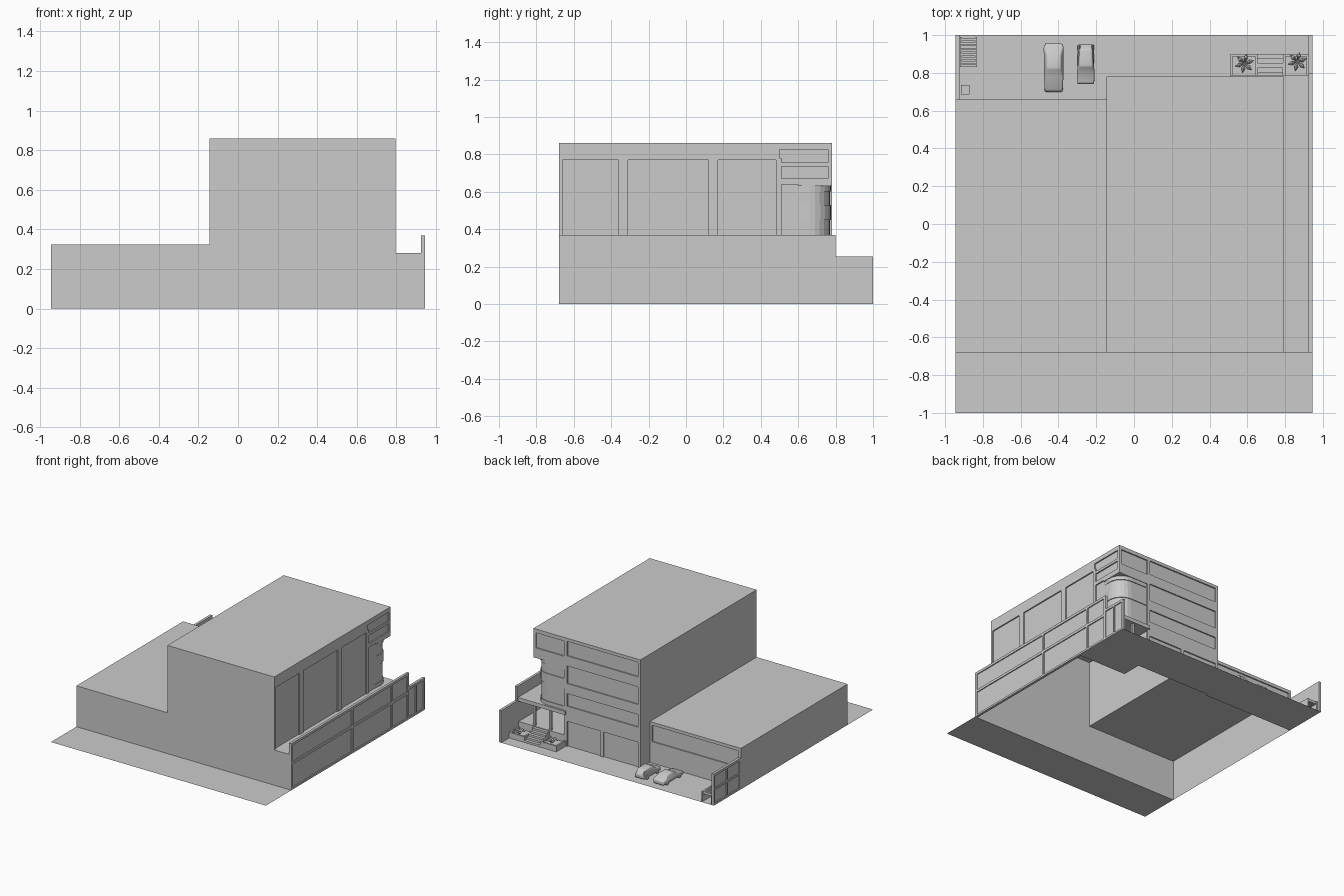
import bpy, bmesh, math
from mathutils import Vector, Matrix


def finish(name, bm):
    me = bpy.data.meshes.new(name)
    bm.to_mesh(me)
    bm.free()
    ob = bpy.data.objects.new(name, me)
    bpy.context.collection.objects.link(ob)
    return ob


def boxes(name, specs):
    """One object from boxes given as x0, x1, y0, y1, z0, z1."""
    bm = bmesh.new()
    for x0, x1, y0, y1, z0, z1 in specs:
        m = Matrix.Translation(((x0 + x1) / 2, (y0 + y1) / 2, (z0 + z1) / 2))
        m = m @ Matrix.Diagonal((x1 - x0, y1 - y0, z1 - z0, 1))
        bmesh.ops.create_cube(bm, size=1, matrix=m)
    return finish(name, bm)


def shell(name, plan, z0, z1, skip=(), top=False, bottom=False):
    """Walls over a counter-clockwise plan; skip lists the open sides."""
    bm = bmesh.new()
    lo = [bm.verts.new((x, y, z0)) for x, y in plan]
    hi = [bm.verts.new((x, y, z1)) for x, y in plan]
    n = len(plan)
    for i in range(n):
        j = (i + 1) % n
        if i not in skip:
            bm.faces.new((lo[i], lo[j], hi[j], hi[i]))
    if top:
        bm.faces.new(hi)
    if bottom:
        bm.faces.new(lo[::-1])
    return finish(name, bm)


def sheet(name, x0, x1, y0, y1, z):
    bm = bmesh.new()
    bm.faces.new([bm.verts.new(p) for p in ((x0, y0, z), (x1, y0, z), (x1, y1, z), (x0, y1, z))])
    return finish(name, bm)


def corner(r, cx=0.675, cy=0.66, n=6):
    return [(cx + r * math.cos(i * math.pi / 2 / n), cy + r * math.sin(i * math.pi / 2 / n))
            for i in range(n + 1)]


# Ground strips in front of and behind the building
sheet("front_pavement", -0.945, 0.945, -1, -0.68, 0)
sheet("rear_forecourt", -0.945, 0.945, 0.66, 1, 0)

# Low wing and tower shells, open underneath and to each other
shell("low_wing", [(-0.945, -0.68), (-0.145, -0.68), (-0.145, 0.65), (-0.945, 0.65)],
      0, 0.325, skip=(1,), top=True)
shell("tower_ground_floor",
      [(-0.145, -0.68), (0.925, -0.68), (0.925, 0.5), (0.51, 0.5), (0.51, 0.77),
       (-0.145, 0.77), (-0.145, 0.65)], 0, 0.28, skip=(6,))
shell("tower_middle", [(-0.145, -0.68), (0.785, -0.68)] + corner(0.11) + [(-0.145, 0.77)],
      0.28, 0.64, skip=(len(corner(1)) + 2,))
shell("tower_left_wall", [(-0.145, 0.77), (-0.145, -0.68)], 0.325, 0.64, skip=(1,))
shell("tower_wing_return", [(-0.145, 0.77), (-0.145, 0.65)], 0.28, 0.325, skip=(1,))
shell("tower_top", [(-0.145, -0.68), (0.785, -0.68), (0.785, 0.77), (-0.145, 0.77)],
      0.64, 0.86, top=True)

# Terrace, balcony and overhang underside
sheet("terrace_floor", 0.785, 0.925, -0.68, 0.5, 0.28)
boxes("balcony_slab", [(0.51, 0.925, 0.5, 0.79, 0.25, 0.28)])
boxes("overhang_soffit", [(0.51, 0.795, 0.6, 0.78, 0.63, 0.645)])

# Bands around the curved glass corner
for z0, z1 in ((0.28, 0.31), (0.45, 0.53), (0.60, 0.635)):
    band = [(0.53, 0.6)] + [(0.785, 0.6)] + corner(0.116) + [(0.53, 0.776)]
    shell("curved_corner_band", band, z0, z1, skip=(0, len(band) - 1), top=True, bottom=True)

# Right side frame of the tower
X = (0.78, 0.795)
boxes("right_frame",
      [(*X, -0.68, 0.5, 0.77, 0.86), (*X, 0.48, 0.78, 0.825, 0.86),
       (*X, 0.48, 0.78, 0.64, 0.67), (*X, 0.48, 0.78, 0.735, 0.755), (*X, 0.76, 0.78, 0.64, 0.86)]
      + [(*X, a, b, 0.28, 0.78) for a, b in ((-0.68, -0.66), (-0.36, -0.31), (0.12, 0.17), (0.48, 0.51))])

# Rear facade frame with window bands and garage openings
Y = (0.765, 0.78)
boxes("rear_frame",
      [(-0.145, 0.52, *Y, a, b) for a, b in ((0.835, 0.86), (0.64, 0.72), (0.42, 0.50), (0.2, 0.32))]
      + [(a, b, *Y, 0, 0.86) for a, b in ((-0.145, -0.125), (0.5, 0.525))]
      + [(0.18, 0.205, *Y, 0, 0.21)]
      + [(0.52, 0.795, *Y, 0.83, 0.86), (0.52, 0.795, *Y, 0.64, 0.71), (0.775, 0.795, *Y, 0.64, 0.86)])
boxes("low_wing_rear_frame",
      [(-0.945, -0.145, 0.645, 0.66, 0.3, 0.325), (-0.945, -0.145, 0.645, 0.66, 0, 0.17),
       (-0.945, -0.925, 0.645, 0.66, 0, 0.325), (-0.165, -0.145, 0.645, 0.66, 0, 0.325)])

# Panelled side walls: thin core with raised rails and posts
W = (0.933, 0.945)
boxes("right_wall",
      [(0.925, 0.937, -0.68, 0.8, 0, 0.36), (0.925, 0.937, 0.8, 1, 0, 0.245),
       (0.925, 0.945, -0.68, 0.8, 0.35, 0.37), (0.925, 0.945, 0.8, 1, 0.235, 0.255),
       (*W, -0.68, 0.8, 0.2, 0.22), (*W, -0.68, 1, 0, 0.015)]
      + [(*W, y, y + 0.02, 0, 0.36) for y in (-0.68, 0.08, 0.58, 0.78)]
      + [(*W, y, y + 0.015, 0, 0.245) for y in (0.885, 0.985)])
V = (-0.945, -0.935)
boxes("left_wall",
      [(-0.938, -0.925, 0.66, 1, 0, 0.245), (-0.945, -0.925, 0.66, 1, 0.23, 0.25),
       (*V, 0.66, 1, 0, 0.015), (*V, 0.66, 1, 0.12, 0.135)]
      + [(*V, y, y + 0.015, 0, 0.24) for y in (0.66, 0.82, 0.985)])

# Entrance: platform, stairs, planters and columns
boxes("entrance_platform", [(0.51, 0.925, 0.5, 0.78, 0, 0.085)])
boxes("entrance_steps", [(0.655, 0.79, 0.78, 0.9 - 0.024 * i, 0.016 * i, 0.016 * (i + 1))
                         for i in range(5)])
for x0, x1 in ((0.51, 0.655), (0.79, 0.925)):
    boxes("planter", [(x0, x1, 0.78, 0.9, 0, 0.03), (x0, x0 + 0.012, 0.78, 0.9, 0, 0.045),
                      (x1 - 0.012, x1, 0.78, 0.9, 0, 0.045), (x0, x1, 0.888, 0.9, 0, 0.045)])
boxes("entrance_columns", [(x, x + 0.018, 0.755, 0.773, 0.085, 0.25) for x in (0.645, 0.785)])


# Star-shaped plants
def plant(x, y):
    bm = bmesh.new()
    for k in range(6):
        a = k * math.pi / 3 + 0.3
        d, s = Vector((math.cos(a), math.sin(a), 0)), Vector((-math.sin(a), math.cos(a), 0))
        c, up = Vector((x, y, 0.03)), Vector((0, 0, 1))
        root, tip = c, c + d * 0.052 + up * 0.025
        ridge = c + d * 0.028 + up * 0.037
        left, right = [c + d * 0.03 + up * 0.03 + s * 0.011 * q for q in (1, -1)]
        v = [bm.verts.new(p) for p in (root, left, tip, right, ridge)]
        for i, j in ((0, 3), (3, 2), (2, 1), (1, 0)):
            bm.faces.new((v[i], v[j], v[4]))
    finish("plant", bm)


plant(0.585, 0.85)
plant(0.865, 0.86)

# Slatted stand and small post box by the left wall
boxes("slatted_stand", [(-0.92, -0.912, 0.83, 0.99, 0, 0.08), (-0.838, -0.83, 0.83, 0.99, 0, 0.08)]
      + [(-0.92, -0.83, 0.83 + 0.02 * i, 0.844 + 0.02 * i, 0.06, 0.08) for i in range(8)])
boxes("utility_box", [(-0.915, -0.872, 0.685, 0.735, 0, 0.07)])


# Cars: side profile swept across the width, tucked in at the roof
def car(name, x, y0, length, width, profile):
    bm = bmesh.new()
    loops = []
    for side in (1, -1):
        loops.append([bm.verts.new((x + side * width / 2 * (0.78 if h > 0.05 else 1),
                                    y0 + t * length, h)) for t, h in profile])
    n = len(profile)
    for i in range(n):
        j = (i + 1) % n
        bm.faces.new((loops[0][i], loops[0][j], loops[1][j], loops[1][i]))
    bm.faces.new(loops[0][::-1])
    bm.faces.new(loops[1])
    bmesh.ops.recalc_face_normals(bm, faces=bm.faces)
    ob = finish(name, bm)
    mod = ob.modifiers.new("soften", 'BEVEL')
    mod.width, mod.segments = 0.008, 3
    for p in ob.data.polygons:
        p.use_smooth = True
    bm = bmesh.new()
    for t in (0.2, 0.8):
        for side in (1, -1):
            m = Matrix.Translation((x + side * (width / 2 - 0.007), y0 + t * length, 0.016))
            bmesh.ops.create_cone(bm, cap_ends=True, segments=16, radius1=0.016, radius2=0.016,
                                  depth=0.014, matrix=m @ Matrix.Rotation(math.pi / 2, 4, 'Y'))
    finish(name + "_wheels", bm)


car("saloon_car", -0.425, 0.7, 0.255, 0.095,
    [(0, 0.012), (1, 0.012), (1, 0.045), (0.93, 0.05), (0.75, 0.074),
     (0.48, 0.076), (0.3, 0.05), (0.05, 0.04), (0, 0.03)])
car("hatchback_car", -0.255, 0.74, 0.21, 0.088,
    [(0, 0.012), (1, 0.012), (1, 0.045), (0.97, 0.052), (0.88, 0.078),
     (0.45, 0.08), (0.27, 0.05), (0.03, 0.042), (0, 0.03)])
